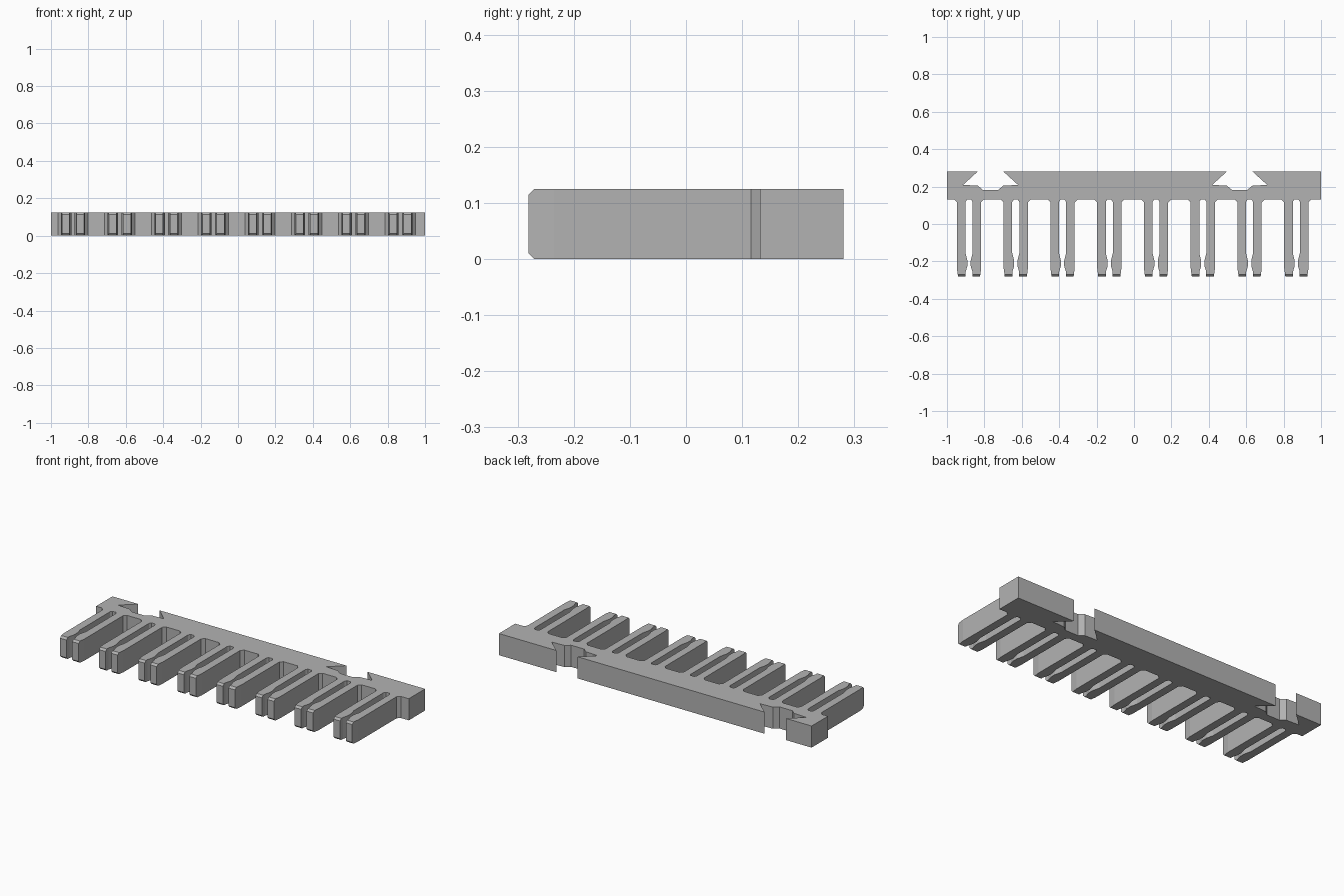
import bpy, bmesh

if "Cube" in bpy.data.objects:
    bpy.data.objects.remove(bpy.data.objects["Cube"])

H = 0.125            # thickness
BACK, FRONT = 0.281, -0.281
ROOT = 0.132         # front edge of the spine
CH = 0.016           # corner chamfer at each tooth root

# half profile of one forked tooth: outer root -> tip -> slot end
OUTER = [(-0.065 - CH, ROOT), (-0.065, ROOT - CH), (-0.065, -0.235),
         (-0.059, FRONT)]
INNER = [(-0.018, FRONT), (-0.018, -0.255), (-0.009, -0.225), (-0.009, -0.195),
         (-0.019, -0.155), (-0.019, 0.118), (-0.011, 0.13)]
HALF = OUTER + INNER

# half profile of one dovetail notch in the back edge
NOTCH = [(0.068, BACK), (0.147, 0.209), (0.068, 0.205), (0.042, 0.183)]


def mirrored(half):
    return half + [(-x, y) for x, y in reversed(half)]


def comb_outline():
    pts = [(-1, BACK), (-1, ROOT)]
    for i in range(8):                       # teeth along the front
        cx = -0.882 + 0.25 * i
        pts += [(cx + x, y) for x, y in mirrored(HALF)]
    pts += [(1, ROOT), (1, BACK)]
    for cx in (0.565, -0.767):               # notches along the back
        pts += [(cx + x, y) for x, y in mirrored(NOTCH)]
    return pts


# single plate: outline extruded upward
bm = bmesh.new()
face = bm.faces.new([bm.verts.new((x, y, 0)) for x, y in comb_outline()])
ext = bmesh.ops.extrude_face_region(bm, geom=[face])
for v in ext["geom"]:
    if isinstance(v, bmesh.types.BMVert):
        v.co.z = H
bmesh.ops.recalc_face_normals(bm, faces=bm.faces)

# chamfer the top and bottom edges of every tooth tip
tips = [e for e in bm.edges
        if all(abs(v.co.y - FRONT) < 1e-4 for v in e.verts)
        and abs(e.verts[0].co.z - e.verts[1].co.z) < 1e-4]
bmesh.ops.bevel(bm, geom=tips, offset=0.011, segments=1, affect='EDGES')

mesh = bpy.data.meshes.new("comb_plate")
bm.to_mesh(mesh)
bm.free()
mat = bpy.data.materials.new("plain grey")
mat.diffuse_color = (0.45, 0.45, 0.45, 1)
mat.use_nodes = True
mat.node_tree.nodes["Principled BSDF"].inputs["Base Color"].default_value = mat.diffuse_color
mesh.materials.append(mat)
obj = bpy.data.objects.new("comb_plate", mesh)
bpy.context.collection.objects.link(obj)
